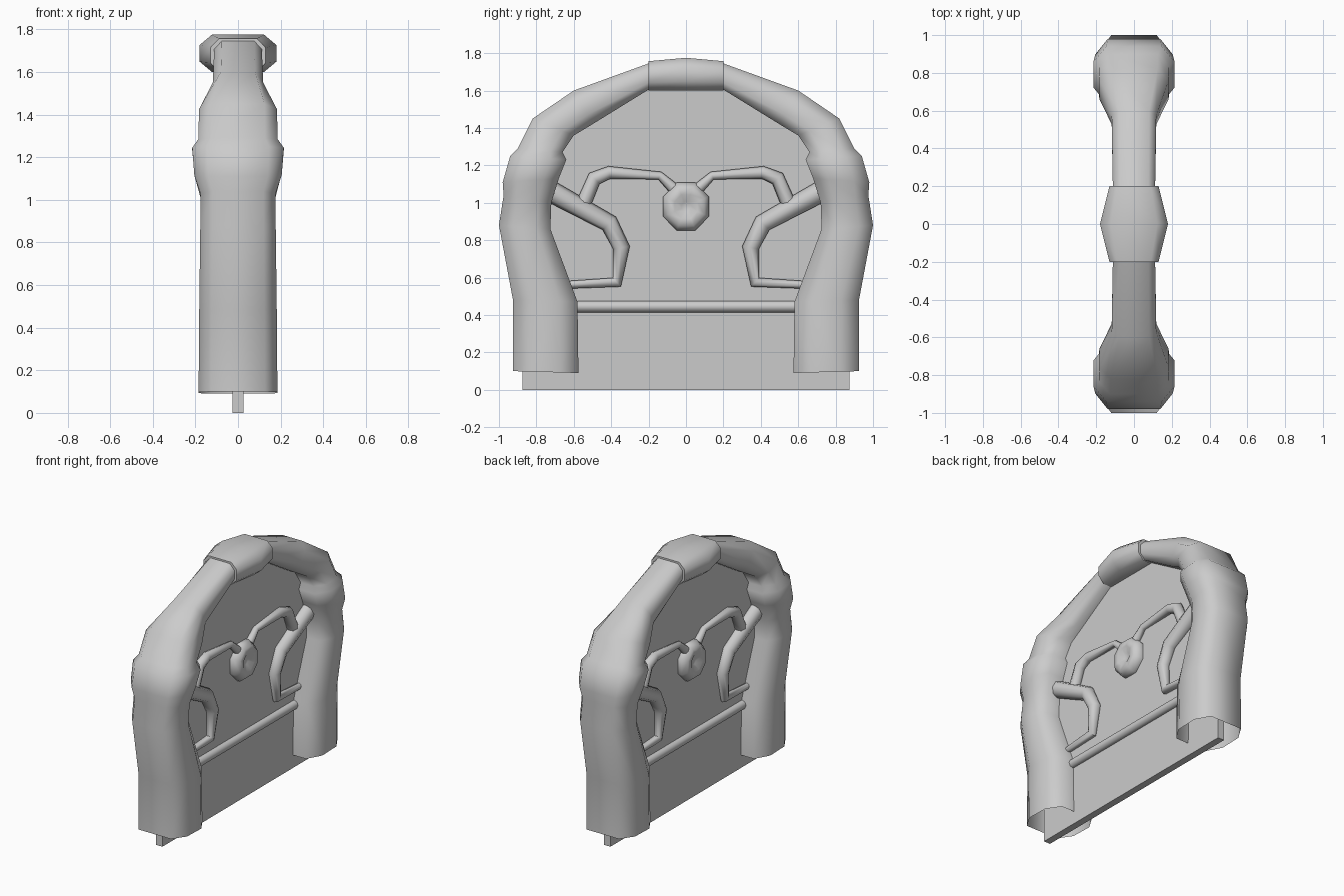
import bpy, bmesh
from mathutils import Vector
from math import cos, sin, pi

old = bpy.data.objects.get("Cube")
if old:
    bpy.data.objects.remove(old)

grey = bpy.data.materials.new("light grey")
grey.use_nodes = True
colour = (0.6, 0.6, 0.6, 1)
grey.diffuse_color = colour
grey.node_tree.nodes["Principled BSDF"].inputs["Base Color"].default_value = colour


def finish(name, bm, angle=60):
    bmesh.ops.recalc_face_normals(bm, faces=bm.faces[:])
    mesh = bpy.data.meshes.new(name)
    bm.to_mesh(mesh)
    bm.free()
    mesh.materials.append(grey)
    ob = bpy.data.objects.new(name, mesh)
    bpy.context.collection.objects.link(ob)
    bpy.ops.object.select_all(action='DESELECT')
    ob.select_set(True)
    bpy.context.view_layer.objects.active = ob
    bpy.ops.object.shade_smooth_by_angle(angle=angle * pi / 180)
    return ob


# Chamfered block section (across, along) for the arch, plain octagon for tubes
q = [(0.68, 1), (1, 0.45)]
BLOCK = q + [(a, -b) for a, b in q[::-1]]
BLOCK += [(-a, -b) for a, b in BLOCK]
ROUND = [(cos(k * pi / 4), sin(k * pi / 4)) for k in range(8)]


def loft(name, rings, section, x=0, caps=False):
    """Skin through rings given as (outer yz, inner yz, half width)."""
    bm = bmesh.new()
    loops = []
    for outer, inner, half in rings:
        o, i = Vector(outer), Vector(inner)
        mid, arm = (o + i) / 2, (o - i) / 2
        pts = [mid + arm * b for a, b in section]
        loops.append([bm.verts.new((x + a * half, p.x, p.y))
                      for (a, b), p in zip(section, pts)])
    n = len(section)
    for lo, hi in zip(loops, loops[1:]):
        for k in range(n):
            bm.faces.new((lo[k], lo[(k + 1) % n], hi[(k + 1) % n], hi[k]))
    if caps:
        bm.faces.new(loops[0])
        bm.faces.new(loops[-1])
    return finish(name, bm)


def tube(name, path, x):
    """Tapered tube along (y, z, radius) points."""
    pts = [Vector(p[:2]) for p in path]
    rings = []
    for k, p in enumerate(pts):
        before = (p - pts[k - 1]).normalized() if k else Vector((0, 0))
        after = (pts[k + 1] - p).normalized() if k < len(pts) - 1 else Vector((0, 0))
        d = (before + after).normalized()
        side = Vector((-d.y, d.x)) * path[k][2]
        rings.append((p + side, p - side, path[k][2]))
    loft(name, rings, ROUND, x, caps=True)


# Arch half: leg, swollen shoulder and slim upper limb, open underneath
ARCH = [((0.925, 0.10), (0.575, 0.09), 0.185),
        ((0.925, 0.48), (0.58, 0.47), 0.182),
        ((1.0, 0.88), (0.725, 0.86), 0.177),
        ((0.975, 1.04), (0.72, 1.0), 0.176),
        ((0.98, 1.11), (0.68, 1.13), 0.205),
        ((0.94, 1.25), (0.64, 1.23), 0.215),
        ((0.90, 1.29), (0.66, 1.27), 0.186),
        ((0.82, 1.45), (0.60, 1.36), 0.183),
        ((0.60, 1.60), (0.50, 1.42), 0.118),
        ((0.20, 1.745), (0.20, 1.605), 0.112)]
# Lower scroll and upper branch centre lines
SCROLL = [(0.74, 1.07, 0.058), (0.41, 0.89, 0.05), (0.345, 0.76, 0.045),
          (0.37, 0.575, 0.032), (0.66, 0.56, 0.02)]
BRANCH = [(0.07, 1.08, 0.03), (0.14, 1.145, 0.022), (0.41, 1.162, 0.034),
          (0.49, 1.13, 0.04), (0.55, 0.99, 0.04)]


def mirror_y(rings):
    return [((-o[0], o[1]), (-i[0], i[1]), h) for o, i, h in rings]


loft("left_arch_half", ARCH, BLOCK)
loft("right_arch_half", mirror_y(ARCH), BLOCK)

# Keystone swelling at the crown
KEY = [((0.20, 1.757), (0.20, 1.60), 0.13), ((0.0, 1.775), (0.0, 1.60), 0.18)]
loft("keystone", KEY + mirror_y(KEY[:1]), BLOCK, caps=True)

# Flat panel filling the arch
bm = bmesh.new()
half = [(0.875, 0), (0.875, 1.1), (0.72, 1.36), (0.55, 1.51), (0.2, 1.65)]
outline = half + [(-y, z) for y, z in half[::-1]]
face = bm.faces.new([bm.verts.new((-0.025, y, z)) for y, z in outline])
ext = bmesh.ops.extrude_face_region(bm, geom=[face])
bmesh.ops.translate(bm, vec=(0.05, 0, 0),
                    verts=[v for v in ext["geom"] if isinstance(v, bmesh.types.BMVert)])
finish("panel", bm, 20)

# Dished medallion profile: (radius, height off the panel)
DISH = [(0.132, 0.0), (0.132, 0.025), (0.105, 0.06), (0.065, 0.06), (0.025, 0.035)]

for s, face_name in ((1, "left"), (-1, "right")):
    for d, end in ((1, "back"), (-1, "front")):
        for label, path in (("scroll", SCROLL), ("branch", BRANCH)):
            tube(f"{face_name}_{end}_{label}", [(y * d, z, r) for y, z, r in path], s * 0.04)
    tube(f"{face_name}_rail", [(-0.62, 0.445, 0.031), (0.62, 0.445, 0.031)], s * 0.03)

    bm = bmesh.new()
    loops = [[bm.verts.new((s * (0.025 + h), r * cos((k + 0.5) * pi / 4), 0.98 + r * 1.05 * sin((k + 0.5) * pi / 4)))
              for k in range(8)] for r, h in DISH]
    for lo, hi in zip(loops, loops[1:]):
        for k in range(8):
            bm.faces.new((lo[k], lo[(k + 1) % 8], hi[(k + 1) % 8], hi[k]))
    bm.faces.new(loops[-1])
    bm.faces.new(loops[0])
    finish(f"{face_name}_medallion", bm)
